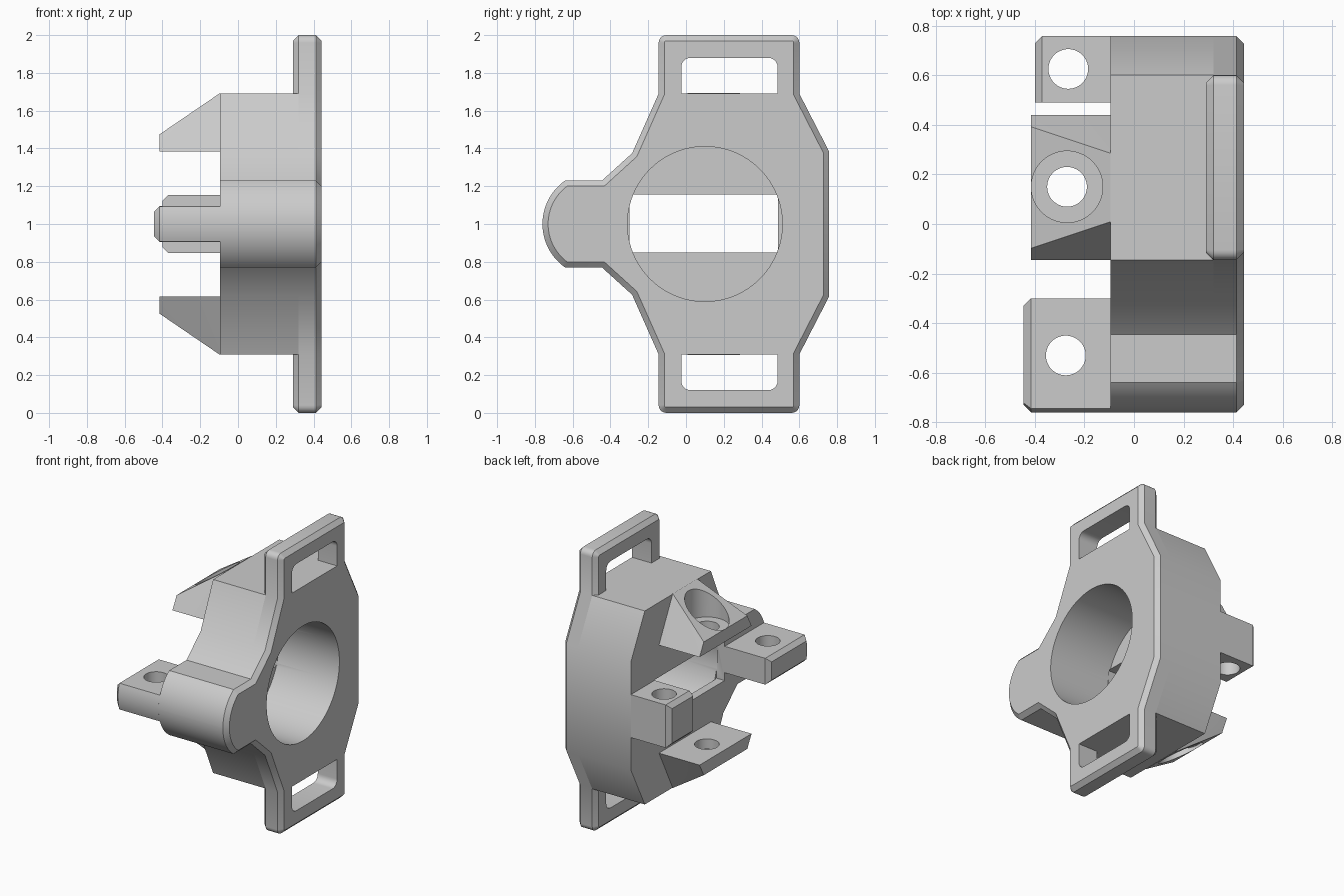
import bpy, bmesh, math
from mathutils import Vector

cube = bpy.data.objects.get("Cube")
if cube:
    bpy.data.objects.remove(cube, do_unlink=True)

grey = bpy.data.materials.new("plain grey")
grey.use_nodes = True
grey.diffuse_color = (0.6, 0.6, 0.6, 1)
grey.node_tree.nodes["Principled BSDF"].inputs["Base Color"].default_value = (0.6, 0.6, 0.6, 1)


def finish(name, bm):
    bmesh.ops.recalc_face_normals(bm, faces=bm.faces[:])
    mesh = bpy.data.meshes.new(name)
    bm.to_mesh(mesh)
    bm.free()
    mesh.materials.append(grey)
    ob = bpy.data.objects.new(name, mesh)
    bpy.context.collection.objects.link(ob)
    return ob


def inset(points, d):
    """Move a counter-clockwise outline inwards by d with mitred corners."""
    out = []
    for i, p in enumerate(points):
        a = (p - points[i - 1]).normalized()
        b = (points[(i + 1) % len(points)] - p).normalized()
        na, nb = Vector((-a.y, a.x)), Vector((-b.y, b.x))
        out.append(p + (na + nb) * d / (1 + na.dot(nb)))
    return out


def loft(name, outline, sections):
    """Extrude a (y, z) outline along x through (x, inset) sections."""
    bm = bmesh.new()
    rings = [[bm.verts.new((x, p.x, p.y)) for p in inset(outline, d)] for x, d in sections]
    n = len(outline)
    for r, s in zip(rings, rings[1:]):
        for i in range(n):
            bm.faces.new((r[i], r[(i + 1) % n], s[(i + 1) % n], s[i]))
    bm.faces.new(rings[0])
    bm.faces.new(rings[-1])
    return finish(name, bm)


def hull(name, points):
    bm = bmesh.new()
    for p in points:
        bm.verts.new(p)
    bmesh.ops.convex_hull(bm, input=bm.verts[:])
    bmesh.ops.dissolve_limit(bm, angle_limit=0.01, verts=bm.verts[:], edges=bm.edges[:])
    return finish(name, bm)


def box(name, x0, x1, y0, y1, z0, z1):
    return hull(name, [(x, y, z) for x in (x0, x1) for y in (y0, y1) for z in (z0, z1)])


def arc(cy, cz, r, start, end, steps):
    angles = [math.radians(start + (end - start) * i / steps) for i in range(steps + 1)]
    return [Vector((cy + r * math.cos(a), cz + r * math.sin(a))) for a in angles]


def drill(x, y, r, z0, z1):
    rim = arc(x, y, r, 0, 354.375, 63)
    return hull("drill", [(p.x, p.y, z) for p in rim for z in (z0, z1)])


def cut(ob, *cutters):
    bpy.context.view_layer.objects.active = ob
    for c in cutters:
        m = ob.modifiers.new("cut", "BOOLEAN")
        m.operation, m.solver, m.object = "DIFFERENCE", "EXACT", c
        bpy.ops.object.modifier_apply(modifier=m.name)
        bpy.data.objects.remove(c, do_unlink=True)


def mirrored(half):
    """Complete an upper half outline below z = 1."""
    return half + [Vector((p.x, 2 - p.y)) for p in reversed(half)]


def bore(x0):
    return loft("bore_cutter", arc(0.1, 1, 0.41, 0, 356.25, 95), [(x0, 0), (0.7, 0)])


# Outline pieces of the upper half, from the back edge to the round front lug
BACK, BODY_TOP, CH = -0.095, 1.69, 0.03
flank = [Vector((0.757, 1.385))]
shoulders = [Vector((0.6, BODY_TOP)), Vector((-0.145, BODY_TOP))]
tab = arc(0.56, 1.96, 0.04, 0, 90, 5) + arc(-0.105, 1.96, 0.04, 90, 180, 5)
lug_angle = math.degrees(math.asin(0.23 / 0.28))
lug = [Vector((-0.285, 1.375)), Vector((-0.445, 1.23))]
lug += arc(-0.48, 1, 0.28, 180 - lug_angle, 179, 14)

# Main body with a blind bore and a slot through its back wall
body = loft("body", mirrored(flank + shoulders + lug), [(BACK, 0), (0.32, 0)])
cut(body, bore(-0.035), box("slot_cutter", -0.3, -0.03, -0.3, 0.488, 0.85, 1.157))

# Face plate with strap tabs, chamfered on both sides
plate_outline = mirrored(flank + shoulders[:1] + tab + shoulders[1:] + lug)
plate = loft("face_plate", plate_outline, [(0.29, CH), (0.32, 0), (0.413, 0), (0.443, CH)])
strap = [Vector((-0.025, BODY_TOP)), Vector((0.485, BODY_TOP))]
strap += arc(0.435, 1.83, 0.05, 0, 90, 6) + arc(0.025, 1.83, 0.05, 90, 180, 6)
lower_strap = [Vector((p.x, 2 - p.y)) for p in reversed(strap)]
cut(plate, bore(0.1), *[loft("strap_cutter", s, [(0.1, 0), (0.7, 0)]) for s in (strap, lower_strap)])

# Rear bolt lug, chamfered at its end and outer side
rear = hull("rear_bolt_lug", [(x, y, 1 + s * z) for s in (-1, 1) for x, y, z in (
    (BACK, 0.49, 0.153), (BACK, 0.757, 0.153), (-0.37, 0.49, 0.153), (-0.37, 0.757, 0.153),
    (-0.4, 0.49, 0.123), (-0.4, 0.727, 0.123))])
cut(rear, drill(-0.265, 0.625, 0.08, 0.5, 1.5))

# Front bolt lug, following the round lug and chamfered at its end
nose = arc(-0.48, 1, 0.28, 160.5, 199.5, 10)
nose_end = arc(-0.48, 1, 0.25, 165, 195, 10)
front_points = [(x, p.x, p.y) for x in (BACK, -0.415) for p in nose]
front_points += [(-0.445, p.x, p.y) for p in nose_end]
for s in (-1, 1):
    front_points += [(BACK, -0.3, 1 + s * 0.094), (-0.415, -0.3, 1 + s * 0.094),
                     (-0.445, -0.33, 1 + s * 0.065)]
front = hull("front_bolt_lug", front_points)
cut(front, drill(-0.275, -0.53, 0.08, 0.5, 1.5))

# Upper and lower wedge brackets with counterbored holes
wedges = []
for name, s in (("upper_wedge", 1), ("lower_wedge", -1)):
    wedge = hull(name, [(x, 0.147 + side * w, 1 + s * z) for side in (-1, 1) for x, w, z in (
        (BACK, 0.293, 0.385), (-0.415, 0.293, 0.385), (-0.415, 0.245, 0.475), (BACK, 0.138, 0.693))])
    cut(wedge, drill(-0.27, 0.15, 0.08, 1 + s * 0.2, 1 + s * 0.9),
        drill(-0.27, 0.15, 0.144, 1 + s * 0.455, 1 + s * 0.9))
    wedges.append(wedge)

# Smooth round surfaces, keep edges sharp
bpy.ops.object.select_all(action="DESELECT")
for ob in [body, plate, rear, front] + wedges:
    ob.select_set(True)
bpy.context.view_layer.objects.active = body
bpy.ops.object.shade_smooth_by_angle(angle=math.radians(30))
